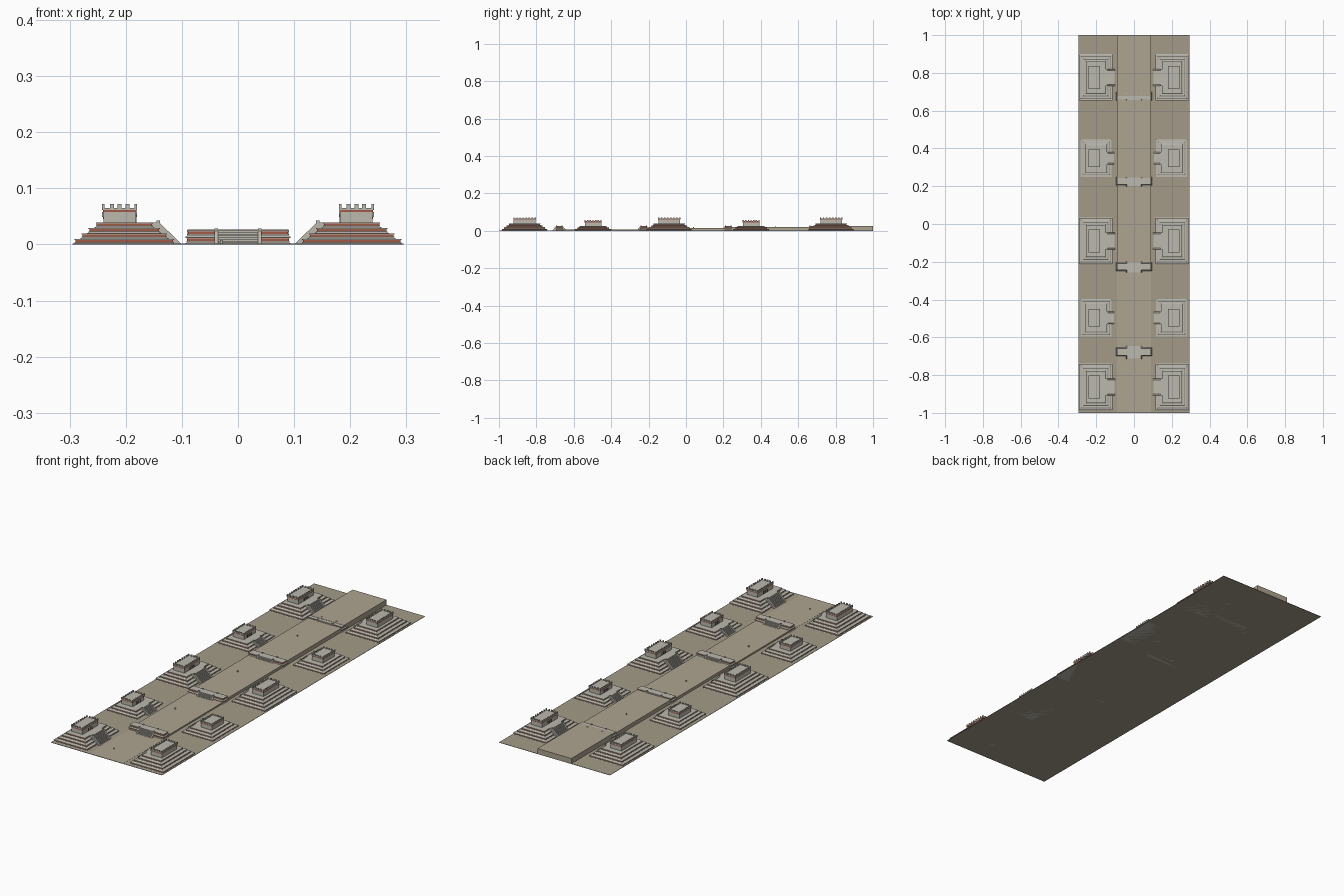
import bpy, bmesh
from mathutils import Matrix, Vector

if "Cube" in bpy.data.objects:
    bpy.data.objects.remove(bpy.data.objects["Cube"])


def material(name, rgb):
    m = bpy.data.materials.new(name)
    m.diffuse_color = (*rgb, 1)
    m.use_nodes = True
    m.node_tree.nodes["Principled BSDF"].inputs["Base Color"].default_value = m.diffuse_color
    return m


STONE, RED, EARTH, PAVING, DARK = range(5)
MATS = [material("stone", (0.50, 0.48, 0.42)), material("red_plaster", (0.36, 0.10, 0.06)),
        material("earth", (0.37, 0.33, 0.25)), material("paving", (0.42, 0.37, 0.28)),
        material("doorway_dark", (0.06, 0.05, 0.045))]


def finish(bm, name, xf=Matrix()):
    bm.transform(xf)
    bmesh.ops.recalc_face_normals(bm, faces=bm.faces)
    me = bpy.data.meshes.new(name)
    bm.to_mesh(me)
    bm.free()
    for m in MATS:
        me.materials.append(m)
    ob = bpy.data.objects.new(name, me)
    bpy.context.collection.objects.link(ob)
    return ob


def box(bm, x0, x1, y0, y1, z0, z1, mat=STONE):
    r = bmesh.ops.create_cube(bm, size=1, matrix=Matrix.Translation(
        ((x0 + x1) / 2, (y0 + y1) / 2, (z0 + z1) / 2)) @ Matrix.Diagonal((x1 - x0, y1 - y0, z1 - z0, 1)))
    for f in {f for v in r["verts"] for f in v.link_faces}:
        f.material_index = mat


def prism(bm, profile, y0, y1, mat=STONE):
    # extrude an x-z profile along y
    a = [bm.verts.new((x, y0, z)) for x, z in profile]
    b = [bm.verts.new((x, y1, z)) for x, z in profile]
    fs = [bm.faces.new(a), bm.faces.new(b[::-1])]
    n = len(a)
    fs += [bm.faces.new((a[i], b[i], b[(i + 1) % n], a[(i + 1) % n])) for i in range(n)]
    for f in fs:
        f.material_index = mat


def tiers(bm, hx, hy, count, h, step):
    # sloped foot, framed vertical panel with a red recess, repeated upward
    rings = []
    for i in range(count):
        o, z = i * step, i * h
        for d, t, m in ((0, 0, STONE), (.006, .36, STONE), (.004, .36, STONE), (.004, .48, STONE),
                        (.0055, .48, RED), (.0055, .84, STONE), (.004, .84, STONE), (.004, 1, STONE)):
            rings.append((o + d, z + t * h, m))
    loops = []
    for o, z, m in rings:
        x, y = hx - o, hy - o
        loops.append([bm.verts.new(p) for p in ((-x, -y, z), (x, -y, z), (x, y, z), (-x, y, z))])
    for k in range(len(loops) - 1):
        for j in range(4):
            a, b = loops[k], loops[k + 1]
            f = bm.faces.new((a[j], a[(j + 1) % 4], b[(j + 1) % 4], b[j]))
            f.material_index = rings[k][2]
    bm.faces.new(loops[0][::-1])
    bm.faces.new(loops[-1])


def stairs(bm, x0, run, rise, half, n, rail, back):
    # flight climbing toward -x from x0, with side ramps and end posts
    prof = [(x0 - back, 0), (x0 - .003, 0)]
    for i in range(n):
        x = x0 - .003 - run * i / n
        prof += [(x, rise * (i + 1) / n), (x - run / n, rise * (i + 1) / n)]
    prof[-1] = (x0 - back, rise)
    prism(bm, prof, -half, half)
    for s in (-1, 1):
        ya, yb = sorted((s * half, s * (half + rail)))
        prism(bm, [(x0 - back, 0), (x0, 0), (x0 - run, rise), (x0 - back, rise)], ya, yb)
        box(bm, x0 - run - .005, x0 - run + .001, ya, yb, rise - .004, rise + .0035)


def temple(bm, hx, hy, z, wall, merlon, ny):
    box(bm, -hx + .002, hx - .002, -hy + .002, hy - .002, z, z + wall)
    top = z + wall
    box(bm, -hx + .001, hx - .001, -hy + .001, hy - .001, top, top + .004, RED)
    top += .004
    box(bm, -hx, hx, -hy, hy, top, top + .003)
    top += .003
    # doorway toward the avenue, with two pillars
    box(bm, hx - .004, hx - .0017, -.018, .018, z, z + wall * .75, DARK)
    for y in (-.007, .007):
        box(bm, hx - .003, hx - .001, y - .002, y + .002, z, z + wall * .75)
    # merlons around the roof edge
    w, t = .0035, .0045
    for i in range(ny):
        y = -hy + w + (2 * hy - 2 * w) * i / (ny - 1)
        for xa in (-hx, hx - t):
            box(bm, xa, xa + t, y - w, y + w, top, top + merlon)
    for i in range(1, 4):
        x = -hx + w + (2 * hx - 2 * w) * i / 4
        for ya in (-hy, hy - t):
            box(bm, x - w, x + w, ya, ya + t, top, top + merlon)


# ground
bm = bmesh.new()
box(bm, -.295, .295, -1, 1, 0, .0015, EARTH)
finish(bm, "ground")

# avenue rising in levels toward the back
WALLS = (-.677, -.226, .226, .677)
edges = (-1,) + WALLS + (1,)
for i in range(5):
    bm = bmesh.new()
    box(bm, -.09, .09, edges[i], edges[i + 1], 0, .002 + .0061 * i, PAVING)
    finish(bm, f"avenue_level_{i + 1}")

# pyramids on both sides: (y centre, is large)
for y, large in ((-.863, 1), (-.497, 0), (-.09, 1), (.348, 0), (.776, 1)):
    for side in (-1, 1):
        tag = f"{'large' if large else 'small'}_{'left' if side < 0 else 'right'}_{y:.2f}"
        # local +x faces the avenue
        cx = .2025 if large else .2
        xf = Matrix.Translation((side * cx, y, 0)) @ Matrix.Diagonal((-side, 1, 1, 1))
        bm = bmesh.new()
        if large:
            tiers(bm, .0925, .126, 4, .0097, .0125)
        else:
            tiers(bm, .085, .102, 3, .009, .0125)
        finish(bm, "pyramid_" + tag, xf)
        bm = bmesh.new()
        if large:
            stairs(bm, .1025, .04, .0388, .037, 12, .008, .056)
        else:
            stairs(bm, .097, .036, .027, .026, 9, .007, .05)
        finish(bm, "stairway_" + tag, xf)
        bm = bmesh.new()
        if large:
            temple(bm, .031, .06, .0388, .019, .007, 8)
        else:
            temple(bm, .031, .046, .027, .018, .006, 7)
        finish(bm, "temple_" + tag, Matrix.Translation((side * .0085, 0, 0)) @ xf
               if large else Matrix.Translation((side * .011, 0, 0)) @ xf)

# cross platforms dividing the avenue, with stairs front and back
for i, y in enumerate(WALLS):
    at = Matrix.Translation((0, y, 0))
    bm = bmesh.new()
    tiers(bm, .096, .023, 2, .0127, .001)
    finish(bm, f"cross_platform_{i + 1}", at)
    for s, side in ((-1, "front"), (1, "back")):
        bm = bmesh.new()
        stairs(bm, .039, .022, .0254, .036, 8, .006, .03)
        finish(bm, f"cross_stairs_{side}_{i + 1}", at @ Matrix.Rotation(s * 1.5707963, 4, 'Z'))

# small marker stones along the avenue
bm = bmesh.new()
for x, y, z in ((-.03, -.9, .002), (-.04, -.42, .0081), (-.03, .04, .0142), (-.02, .48, .0203)):
    box(bm, x - .002, x + .002, y - .002, y + .002, z, z + .006)
finish(bm, "marker_stones")
